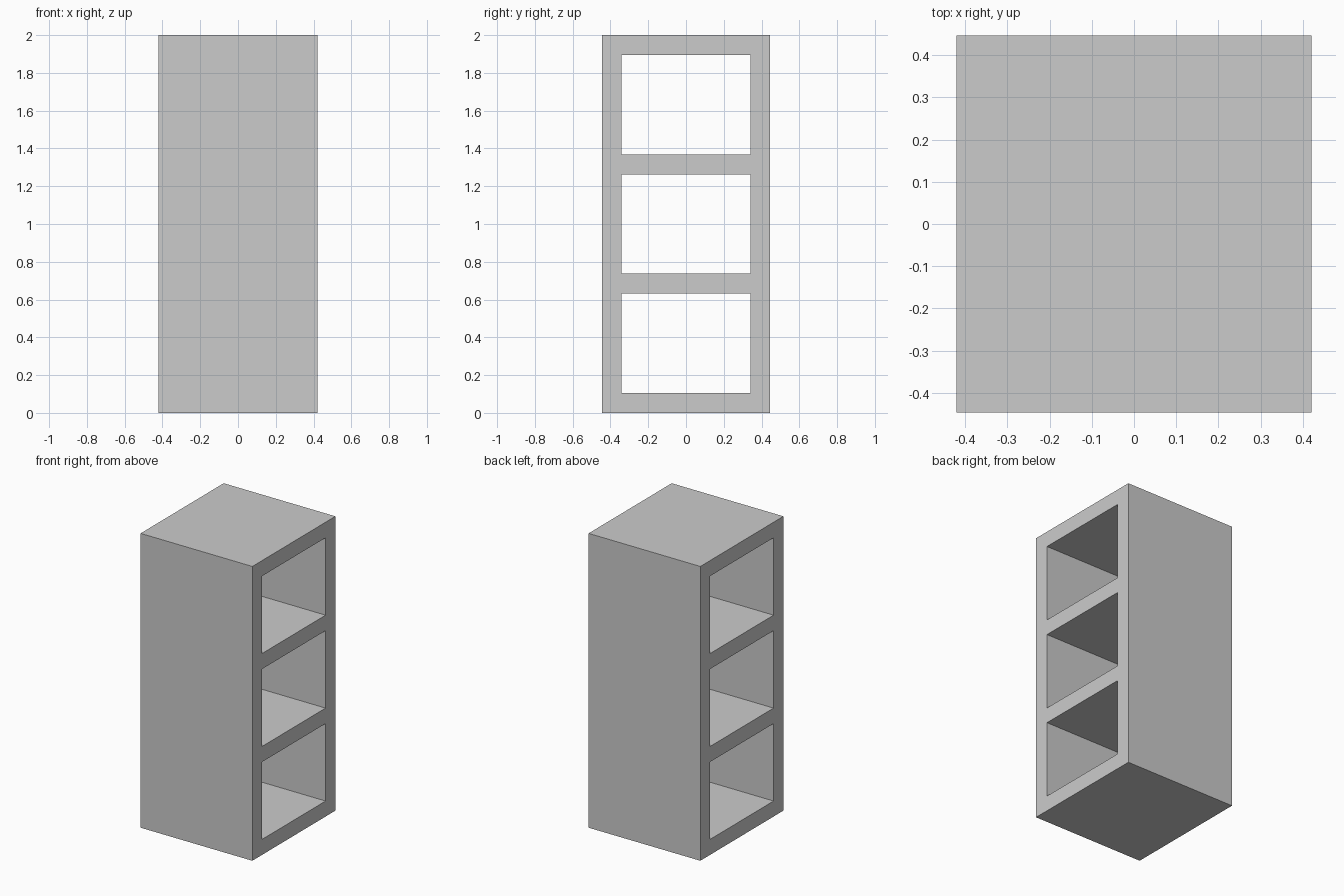
import bpy, bmesh

if "Cube" in bpy.data.objects:
    bpy.data.objects.remove(bpy.data.objects["Cube"])

HALF_X, HALF_Y, HEIGHT, WALL = 0.42, 0.446, 2.0, 0.1055
BAYS = 3
bay = (HEIGHT - (BAYS + 1) * WALL) / BAYS

# Grid lines of the side profile: walls and bays alternate
ys = [-HALF_Y, -HALF_Y + WALL, HALF_Y - WALL, HALF_Y]
zs = [0.0]
for i in range(2 * BAYS + 1):
    zs.append(zs[-1] + (bay if i % 2 else WALL))

# Frame profile with the three openings left out
bm = bmesh.new()
grid = [[bm.verts.new((-HALF_X, y, z)) for z in zs] for y in ys]
for c in range(len(ys) - 1):
    for r in range(len(zs) - 1):
        if c == 1 and r % 2:
            continue
        bm.faces.new((grid[c][r], grid[c][r + 1], grid[c + 1][r + 1], grid[c + 1][r]))

# Extrude the profile through the full width
ext = bmesh.ops.extrude_face_region(bm, geom=bm.faces[:], use_keep_orig=True)
moved = [g for g in ext["geom"] if isinstance(g, bmesh.types.BMVert)]
bmesh.ops.translate(bm, verts=moved, vec=(2 * HALF_X, 0, 0))
bmesh.ops.recalc_face_normals(bm, faces=bm.faces[:])

mesh = bpy.data.meshes.new("open_shelf_unit")
bm.to_mesh(mesh)
bm.free()
shelf = bpy.data.objects.new("open_shelf_unit", mesh)
bpy.context.collection.objects.link(shelf)
